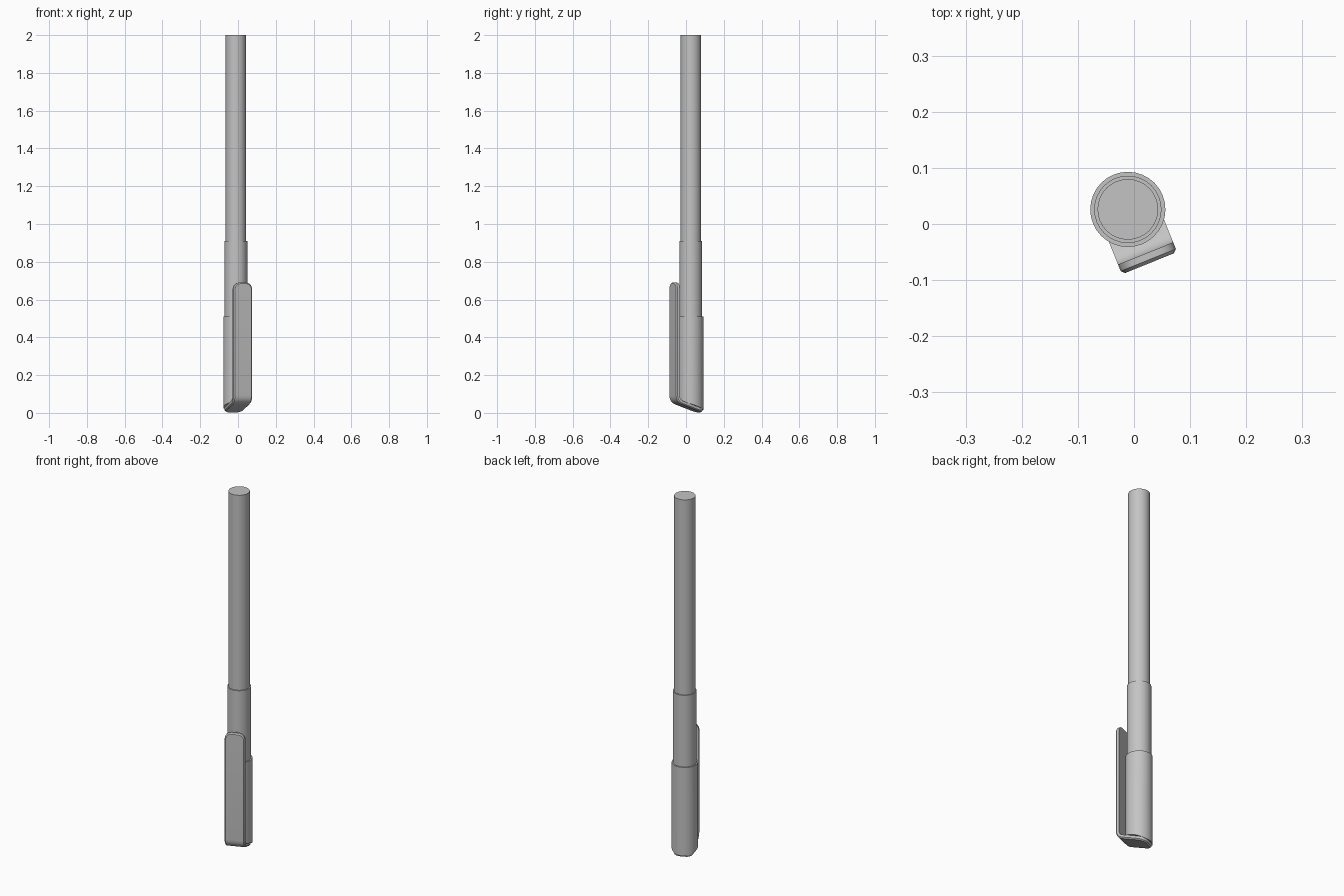
import bpy, bmesh, math
from mathutils import Vector, Matrix

cube = bpy.data.objects.get("Cube")
if cube:
    bpy.data.objects.remove(cube)

CENTRE = Vector((-0.011, 0.026, 0))   # axis of the barrel
TURN = Matrix.Rotation(math.radians(22), 4, 'Z')
SLOPE = 0.36                          # slant of the cap end
BASE = 0.039                          # height of the slant on the axis

grey = bpy.data.materials.new("plain grey")
grey.use_nodes = True
grey.diffuse_color = (0.55, 0.55, 0.55, 1)
grey.node_tree.nodes["Principled BSDF"].inputs["Base Color"].default_value = grey.diffuse_color


def finish(bm, name, angle):
    bmesh.ops.recalc_face_normals(bm, faces=bm.faces)
    mesh = bpy.data.meshes.new(name)
    bm.to_mesh(mesh)
    bm.free()
    obj = bpy.data.objects.new(name, mesh)
    bpy.context.collection.objects.link(obj)
    obj.matrix_world = Matrix.Translation(CENTRE) @ TURN
    mesh.materials.append(grey)
    bpy.ops.object.select_all(action='DESELECT')
    obj.select_set(True)
    bpy.context.view_layer.objects.active = obj
    bpy.ops.object.shade_smooth_by_angle(angle=math.radians(angle))
    return obj


def tube(name, radius, low, high, slanted=False):
    bm = bmesh.new()
    bmesh.ops.create_cone(bm, cap_ends=True, segments=32, radius1=radius, radius2=radius, depth=high - low)
    for v in bm.verts:
        v.co.z += (low + high) / 2
        if slanted and v.co.z < (low + high) / 2:
            v.co.z = BASE - SLOPE * v.co.y
    return finish(bm, name, 30)


# Stepped barrel
tube("cap", 0.067, 0.02, 0.51, slanted=True)
tube("grip_sleeve", 0.060, 0.50, 0.91)
tube("barrel", 0.054, 0.90, 2.0)

# Clip: a flat strip running down the front and bent under the cap
HALF_W, HALF_T, ROUND, BEND = 0.053, 0.0093, 0.035, 0.03
along = Vector((0, 1, -SLOPE)).normalized()
corner = Vector((0, -0.094, BASE - 0.0099 + SLOPE * 0.094))
top = Vector((0, -0.094, 0.69))
end = corner + along * (0.149 / along.y)
up = Vector((0, 0, 1))
steps = [math.radians(a) for a in (0, 22.5, 45, 67.5, 90)]


def narrow(a):
    return HALF_W - ROUND * (1 - math.sin(a))


# Stations: centre point, direction of travel, half width
stations = [(top - up * ROUND * (1 - math.cos(a)), -up, narrow(a)) for a in steps]
start, stop = corner + up * BEND, corner + along * BEND
for i in range(6):
    t = i / 5
    p = start * (1 - t) ** 2 + corner * 2 * t * (1 - t) + stop * t * t
    d = ((corner - start) * (1 - t) + (stop - corner) * t).normalized()
    stations.append((p, d, HALF_W))
stations += [(end - along * ROUND * (1 - math.cos(a)), along, narrow(a)) for a in reversed(steps)]

bm = bmesh.new()
rings = []
for p, d, w in stations:
    out = d.cross(Vector((1, 0, 0))).normalized() * HALF_T
    if out.y > 0 or out.z > 0.5 * HALF_T:
        out = -out
    side = Vector((w, 0, 0))
    rings.append([bm.verts.new(q) for q in (p + out - side, p + out + side, p - out + side, p - out - side)])
outer = []
for a, b in zip(rings, rings[1:]):
    for k in range(4):
        f = bm.faces.new((a[k], a[(k + 1) % 4], b[(k + 1) % 4], b[k]))
        if k == 0:
            outer.append(f)
bm.faces.new(rings[0])
bm.faces.new(rings[-1])
# Chamfer all round the outer face
rim = [e for e in bm.edges if sum(f in outer for f in e.link_faces) == 1]
bmesh.ops.bevel(bm, geom=rim, offset=0.006, offset_type='OFFSET', segments=1,
                affect='EDGES', clamp_overlap=False)
finish(bm, "clip", 25)
